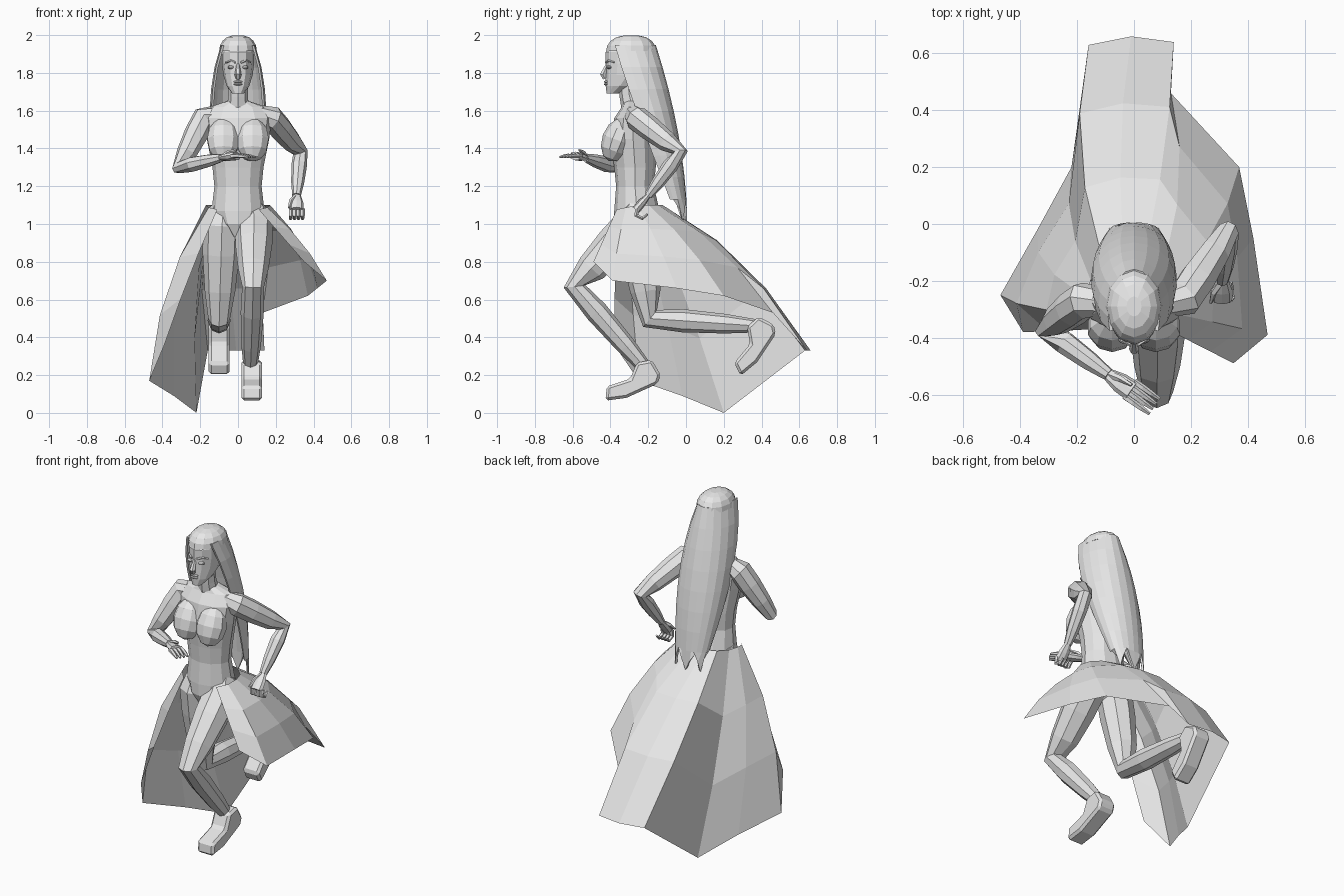
import bpy, bmesh
from math import sin, cos, pi, radians
from mathutils import Vector, Matrix

if "Cube" in bpy.data.objects:
    bpy.data.objects.remove(bpy.data.objects["Cube"])

SHADE = (.8, .8, .8, 1)
grey = bpy.data.materials.new("light_grey")
grey.use_nodes = True
grey.diffuse_color = SHADE
grey.node_tree.nodes["Principled BSDF"].inputs["Base Color"].default_value = SHADE


def add(name, bm):
    bmesh.ops.recalc_face_normals(bm, faces=bm.faces)
    mesh = bpy.data.meshes.new(name)
    bm.to_mesh(mesh)
    bm.free()
    mesh.materials.append(grey)
    obj = bpy.data.objects.new(name, mesh)
    bpy.context.collection.objects.link(obj)
    return obj


def loft(name, rings, closed=True):
    """Skin a row of equal rings; closed rings also get end caps."""
    bm = bmesh.new()
    rows = [[bm.verts.new(point) for point in ring] for ring in rings]
    count = len(rows[0])
    for lower, upper in zip(rows, rows[1:]):
        for i in range(count if closed else count - 1):
            j = (i + 1) % count
            bm.faces.new((lower[i], lower[j], upper[j], upper[i]))
    if closed:
        bm.faces.new(rows[0])
        bm.faces.new(rows[-1])
    return add(name, bm)


def oval(z, y, half_width, half_depth, sides=12):
    angles = [2 * pi * i / sides for i in range(sides)]
    return [(half_width * sin(a), y - half_depth * cos(a), z) for a in angles]


def tube(name, points, radii, sides=8, flat=1):
    """Sweep a ring along a path, with one radius for each point."""
    points = [Vector(point) for point in points]
    rings = []
    for i, (point, radius) in enumerate(zip(points, radii)):
        along = (points[min(i + 1, len(points) - 1)] - points[max(i - 1, 0)]).normalized()
        across = (Vector((1, 0, 0)) - along * along.x).normalized()
        up = along.cross(across) * flat
        angles = [2 * pi * k / sides for k in range(sides)]
        rings.append([point + (across * cos(a) + up * sin(a)) * radius for a in angles])
    return loft(name, rings)


def limb(name, root, root_radius, joints, radii, muscle):
    """Tapered tube from a root inside the body, swelling between the joints."""
    joints = [Vector(joint) for joint in joints]
    points, sizes = [Vector(root)], [root_radius]
    for i in range(len(joints) - 1):
        for t in (0, .3, .7):
            points.append(joints[i].lerp(joints[i + 1], t))
            sizes.append(radii[i] * (1 - t) + radii[i + 1] * t + muscle * sin(pi * t))
    return tube(name, points + joints[-1:], sizes + [radii[-1]])


def blob(name, centre, size, tilt=0):
    bm = bmesh.new()
    matrix = Matrix.Translation(centre) @ Matrix.Rotation(tilt, 4, 'X') @ Matrix.Diagonal((*size, 1))
    bmesh.ops.create_uvsphere(bm, u_segments=10, v_segments=6, radius=1, matrix=matrix)
    return add(name, bm)


def hand(side, wrist, along, across, curl, thumb_way):
    """Palm, four fingers bent by the curl angle at each joint, and a thumb."""
    wrist, along, across = Vector(wrist), Vector(along).normalized(), Vector(across).normalized()
    palm = [wrist + along * reach for reach in (0, .05, .1)]
    tube(side + "_palm", palm, (.023, .036, .038), flat=.6)
    for i in range(4):
        path = [palm[-1] + across * (i - 1.5) * .021 - along * .01]
        for joint in range(3):
            bend = Matrix.Rotation(curl * (joint + .5), 3, across)
            path.append(path[-1] + bend @ along * .036)
        tube(side + "_finger", path, (.012, .012, .01, .006), sides=5)
    out = Vector(thumb_way)
    thumb = [palm[0], palm[1] + out * .03, palm[2] + out * .04]
    tube(side + "_thumb", thumb, (.014, .012, .006), sides=5)


def shoe(name, x, ankle_y, ankle_z, pitch):
    """Side profile around the ankle, tipped toe-down by the pitch and widened."""
    profile = [(-.06, -.06), (-.03, -.1), (.15, -.12), (.26, -.1), (.23, -.03), (.1, -.03),
               (.04, .04), (-.04, .03)]
    c, s = cos(pitch), sin(pitch)
    outline = [(ankle_y - f * c - u * s, ankle_z - f * s + u * c) for f, u in profile]
    obj = loft(name, [[(x + half, y, z) for y, z in outline] for half in (-.055, .055)])
    bevel = obj.modifiers.new("soft_edges", 'BEVEL')
    bevel.width = .014
    bevel.segments = 1


# Torso and neck
loft("torso", [oval(*ring) for ring in (
    (.93, -.3, .03, .05), (1, -.27, .11, .11), (1.07, -.26, .14, .12), (1.2, -.27, .125, .1),
    (1.3, -.27, .135, .11), (1.45, -.28, .165, .12), (1.56, -.28, .18, .1),
    (1.62, -.27, .15, .07), (1.65, -.28, .06, .05))])
tube("neck", [(0, -.28, 1.6), (0, -.3, 1.68), (0, -.31, 1.77)], (.06, .052, .052))

# Head, nose and lips
loft("head", [oval(*ring) for ring in (
    (1.69, -.39, .03, .03), (1.73, -.35, .06, .075), (1.79, -.31, .078, .115),
    (1.85, -.3, .085, .125), (1.91, -.3, .085, .125), (1.95, -.29, .065, .1))])
tube("nose", [(0, -.415, 1.85), (0, -.44, 1.79), (0, -.43, 1.77)], (.008, .018, .012), sides=6)
for lip_z in (1.74, 1.753):
    blob("lip", (0, -.42, lip_z), (.025, .015, .007))

# Paired details of the chest and face
for mirror, side in ((-1, "right"), (1, "left")):
    blob(side + "_breast", (mirror * .077, -.365, 1.445), (.09, .08, .12), tilt=-.35)
    blob(side + "_eye", (mirror * .036, -.405, 1.83), (.02, .016, .01))
    tube(side + "_brow", [(mirror * .015, -.424, 1.855), (mirror * .04, -.41, 1.865),
                          (mirror * .066, -.38, 1.855)], (.006, .007, .005), sides=5)

# Hair crown: a faceted dome
domes = [(sin(.35 * i), cos(.35 * i) ** .75) for i in range(5)]
loft("hair_crown", [oval(1.915 + .085 * up, -.29, .1 * out, .133 * out) for up, out in domes])

# Hair curtain: open at the front, swept down the back to pointed ends
strands, rows = 12, []
for k in range(9):
    t = k / 8
    front, back = -.375 + .34 * t ** 1.1, -.165 * (1 - t) ** 1.8
    width = .085 + .06 * sin(pi * t ** .8)
    row = []
    for j in range(strands + 1):
        angle = -.35 + (pi + .7) * j / strands
        notch = .06 * abs(j % 4 - 2) if t == 1 else 0
        depth = (sin(angle) + .34) / 1.34
        row.append((width * cos(angle), front + (back - front) * depth, 1.945 - .93 * t + notch))
    rows.append(row)
hair = loft("hair_curtain", rows, closed=False)
layer = hair.modifiers.new("thickness", 'SOLIDIFY')
layer.thickness = .012
layer.offset = 0

# Arms and hands: the right open across the chest, the left a fist behind
arm_radii = (.066, .04, .023)
right_wrist, left_wrist = (-.09, -.53, 1.35), (.31, -.2, 1.15)
limb("right_arm", (-.11, -.27, 1.58), .05,
     [(-.18, -.27, 1.56), (-.31, -.37, 1.3), right_wrist], arm_radii, .008)
limb("left_arm", (.11, -.28, 1.58), .05,
     [(.18, -.26, 1.56), (.33, -.03, 1.38), left_wrist], arm_radii, .008)
hand("right", right_wrist, (.8, -.55, .1), (.55, .8, 0), .1, (0, .5, .8))
hand("left", left_wrist, (0, -.6, -.7), (1, 0, 0), 1.2, (-1, -.3, .3))

# Legs and shoes: the left stepping forward, the right kicked back
leg_radii = (.1, .058, .034)
limb("left_leg", (.075, -.25, 1.09), .07,
     [(.085, -.29, .99), (.08, -.59, .67), (.065, -.2, .22)], leg_radii, .013)
limb("right_leg", (-.075, -.25, 1.09), .07,
     [(-.085, -.27, .99), (-.1, -.19, .5), (-.1, .38, .46)], leg_radii, .013)
shoe("left_shoe", .073, -.21, .24, radians(18))
shoe("right_shoe", -.1, .38, .46, radians(50))

# Skirt: open at the front, swept back; each hem point has its own billow
hem = [(.35, -.49, .8, 0), (.47, -.39, .7, .02), (.42, -.05, .66, .03), (.37, .2, .62, .04),
       (.13, .46, .53, .07), (.14, .64, .33, .1), (-.01, .66, .33, .1), (-.16, .63, .33, .09),
       (-.22, .2, 0, .04), (-.34, -.02, .09, .06), (-.47, -.25, .17, .06), (-.39, -.38, .36, .01)]
levels = [[] for _ in range(4)]
for i, (*point, swell) in enumerate(hem):
    angle = radians(40 + 280 * i / (len(hem) - 1))
    waist = Vector((.17 * sin(angle), -.26 - .14 * cos(angle), 1.1 - .03 * max(cos(angle), 0)))
    billow = Vector((sin(angle), -.3 * cos(angle), .8)) * swell
    for k, row in enumerate(levels):
        t = k / 3
        row.append(waist.lerp(Vector(point), t) + billow * 4 * t * (1 - t))
loft("skirt", levels, closed=False)
